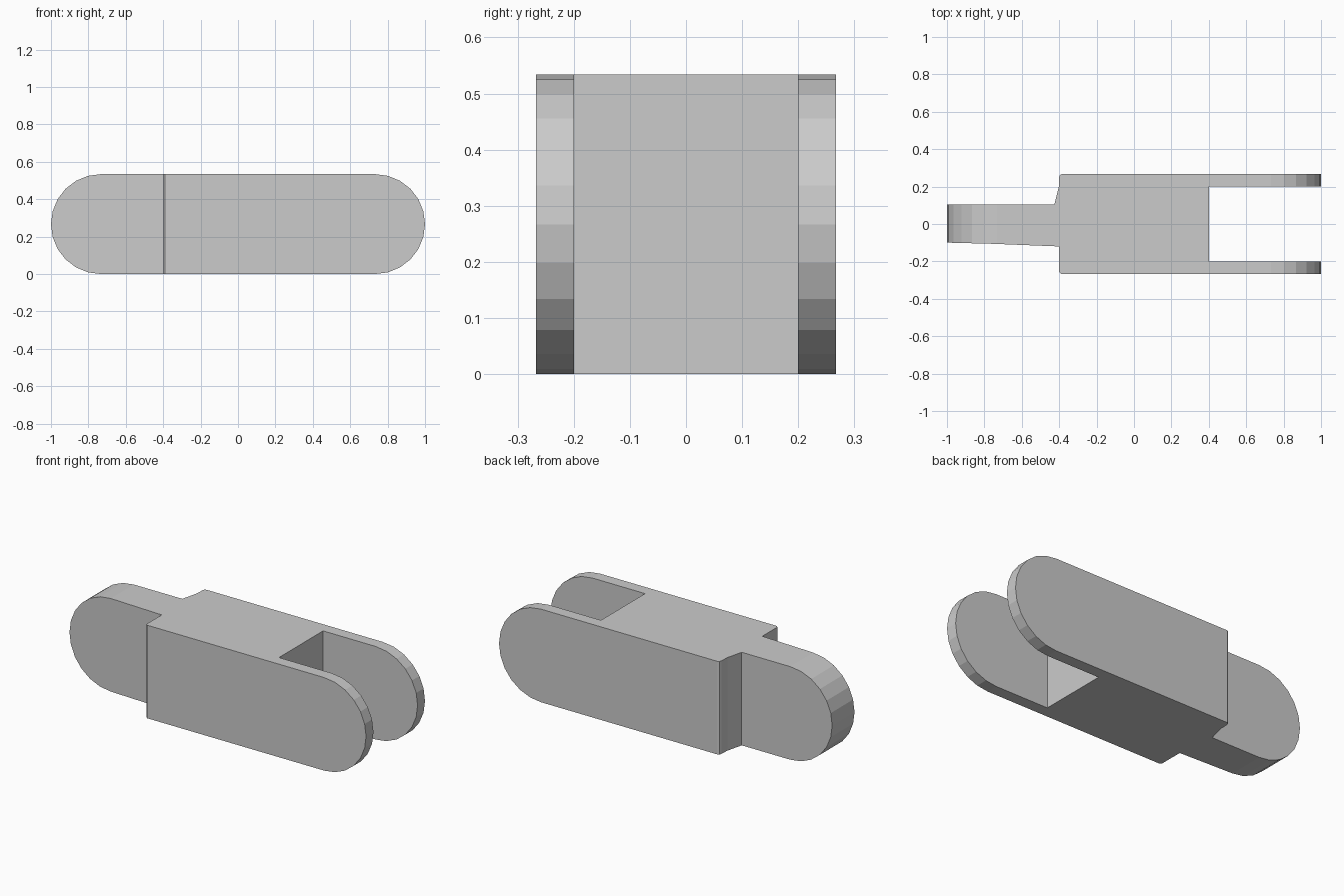
import bpy, bmesh, math
from mathutils import Vector

if "Cube" in bpy.data.objects:
    bpy.data.objects.remove(bpy.data.objects["Cube"])

HALF = 0.267          # half width in y and end radius in z
SEGS = 12             # facets on each rounded end


def prism(name, points, direction):
    """Extrude a closed outline along a direction into a solid."""
    bm = bmesh.new()
    face = bm.faces.new([bm.verts.new(p) for p in points])
    ext = bmesh.ops.extrude_face_region(bm, geom=[face])
    moved = [g for g in ext["geom"] if isinstance(g, bmesh.types.BMVert)]
    bmesh.ops.translate(bm, verts=moved, vec=Vector(direction))
    bmesh.ops.recalc_face_normals(bm, faces=bm.faces)
    mesh = bpy.data.meshes.new(name)
    bm.to_mesh(mesh)
    bm.free()
    obj = bpy.data.objects.new(name, mesh)
    bpy.context.collection.objects.link(obj)
    return obj


# Plan outline: tongue on the left, solid body, two fork arms on the right
plan = [
    (-1.1, -0.097), (-0.75, -0.106), (-0.4, -0.12),        # tongue front
    (-0.4, -0.257), (-0.39, -HALF),                        # body front corner
    (1.1, -HALF), (1.1, -0.2), (0.4, -0.2),                # front fork arm
    (0.4, 0.2), (1.1, 0.2), (1.1, HALF),                   # back fork arm
    (-0.385, HALF), (-0.396, 0.262), (-0.4, 0.25),         # body back corner
    (-0.402, 0.2), (-0.426, 0.103), (-1.1, 0.103),         # sloped shoulder
]
link = prism("chain_link", [(x, y, -0.1) for x, y in plan], (0, 0, 0.8))

# Side outline: long bar with rounded ends
side = []
for cx, start in ((1 - HALF, -math.pi / 2), (HALF - 1, math.pi / 2)):
    for i in range(SEGS + 1):
        a = start + math.pi * i / SEGS
        side.append((cx + HALF * math.cos(a), -0.4, HALF + HALF * math.sin(a)))
cutter = prism("side_profile_cutter", side, (0, 0.8, 0))
cutter.hide_render = True

# Keep only what both outlines share
mod = link.modifiers.new("round_ends", "BOOLEAN")
mod.operation = "INTERSECT"
mod.solver = "EXACT"
mod.object = cutter
bpy.context.view_layer.objects.active = link
bpy.ops.object.modifier_apply(modifier=mod.name)
bpy.data.objects.remove(cutter)
